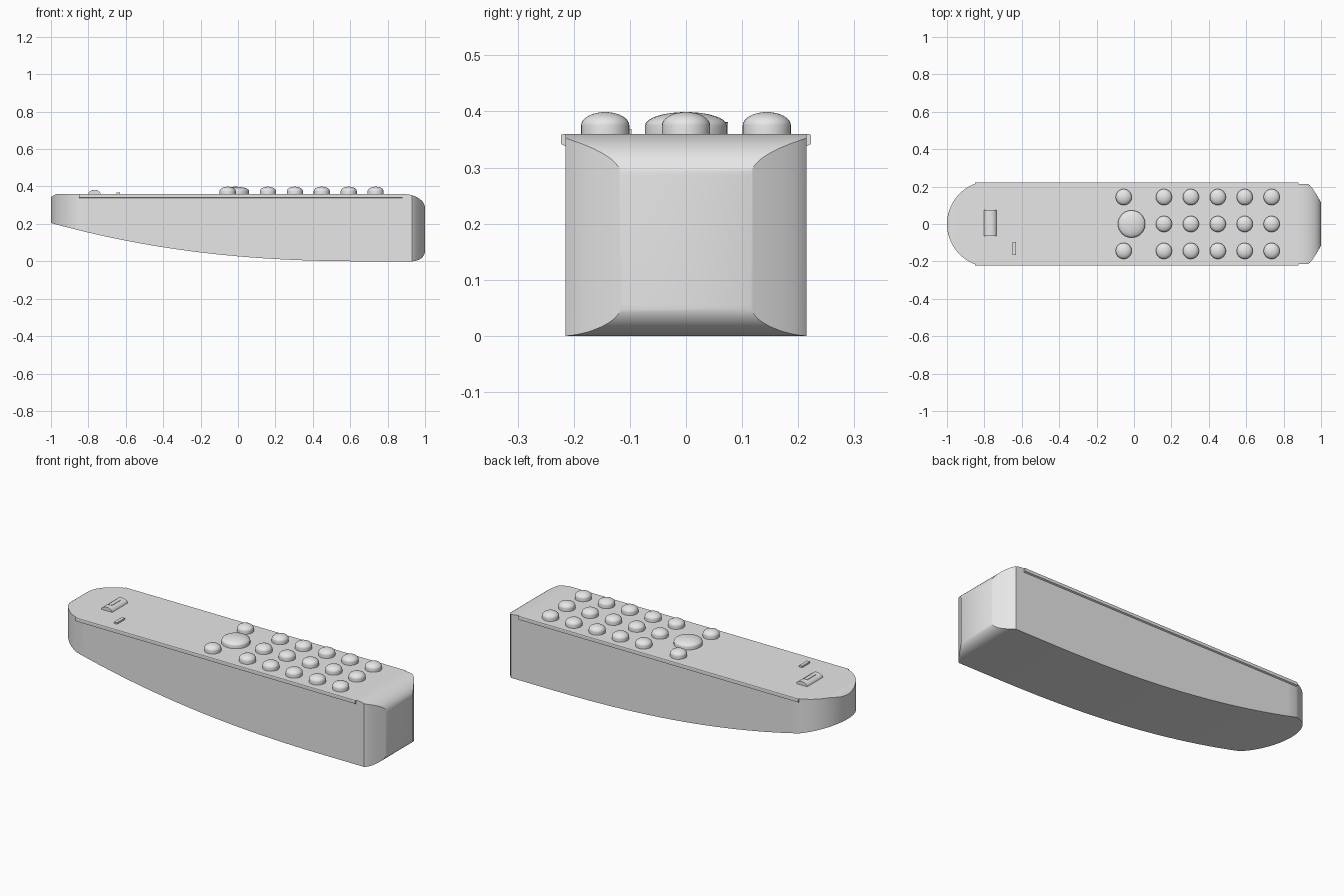
import bpy, bmesh, math

cube = bpy.data.objects.get("Cube")
if cube:
    bpy.data.objects.remove(cube, do_unlink=True)

grey = bpy.data.materials.new("light grey plastic")
grey.use_nodes = True
color = (0.8, 0.8, 0.8, 1)
grey.diffuse_color = color
grey.node_tree.nodes["Principled BSDF"].inputs["Base Color"].default_value = color

TOP = 0.36


def finish(name, bm, angle=30):
    bmesh.ops.recalc_face_normals(bm, faces=bm.faces)
    mesh = bpy.data.meshes.new(name)
    bm.to_mesh(mesh)
    bm.free()
    ob = bpy.data.objects.new(name, mesh)
    bpy.context.collection.objects.link(ob)
    mesh.materials.append(grey)
    bpy.ops.object.select_all(action='DESELECT')
    ob.select_set(True)
    bpy.context.view_layer.objects.active = ob
    bpy.ops.object.shade_smooth_by_angle(angle=math.radians(angle))
    return ob


def loft(name, rings, angle=30):
    """Skin closed rings of equal length and cap both ends."""
    bm = bmesh.new()
    loops = [[bm.verts.new(p) for p in ring] for ring in rings]
    n = len(loops[0])
    for a, b in zip(loops, loops[1:]):
        for i in range(n):
            j = (i + 1) % n
            bm.faces.new((a[i], a[j], b[j], b[i]))
    bm.faces.new(loops[0])
    bm.faces.new(loops[-1])
    return finish(name, bm, angle)


def box(name, x0, x1, y0, y1, z0, z1):
    ring = lambda x: [(x, y0, z0), (x, y1, z0), (x, y1, z1), (x, y0, z1)]
    return loft(name, [ring(x0), ring(x1)])


# Body: a rectangle swept along the length, with changing width, belly and top
def half_width(x):
    if x < -0.85:
        return max(0.002, min(0.215, math.sqrt(max(0, 0.229**2 - (x + 0.771)**2))))
    if x > 0.93:
        return 0.215 - 0.1 * ((x - 0.93) / 0.07)**1.3
    return 0.215


def belly(x):
    if x > 0.93:
        t = min(1, (x - 0.93) / 0.07)
        return 0.055 * (1 - math.sqrt(1 - t * t))
    return 0.205 * (max(0, 0.7 - x) / 1.7)**2.3


def crown(x):
    if x > 0.88:
        s = min(1, (x - 0.88) / 0.12)
        return 0.285 + 0.075 * math.sqrt(1 - s * s)
    return TOP - 0.018 * (max(0, -0.96 - x) / 0.04)**2


stations = [-1 + 0.15 * (1 - math.cos(i / 16 * math.pi / 2)) for i in range(16)]
stations += [-0.85 + 1.73 * i / 32 for i in range(32)]
stations += [0.88 + 0.05 * i / 5 for i in range(5)]
stations += [0.93 + 0.07 * math.sin(i / 12 * math.pi / 2) for i in range(13)]


def section(x):
    w, lo, hi = half_width(x), belly(x), crown(x)
    return [(x, -w, lo), (x, w, lo), (x, w, hi), (x, -w, hi)]


loft("handset_body", [section(x) for x in stations])

# Thin side rails with a sloped underside
for side, label in ((1, "left"), (-1, "right")):
    profile = [(0.21, TOP), (0.221, TOP), (0.223, 0.357), (0.223, 0.342), (0.21, 0.336)]
    loft(label + "_side_rail",
         [[(x, side * y, z) for y, z in profile] for x in (-0.85, 0.88)], 20)


# Domed round buttons: short cylinder wall and an elliptical cap
def button(name, x, y, radius):
    rim, peak, sides = 0.375, 0.399, 32
    levels = [(1, TOP - 0.005), (1, rim)]
    for i in range(1, 8):
        a = i / 8 * math.pi / 2
        levels.append((math.cos(a), rim + (peak - rim) * math.sin(a)))
    levels.append((0.03, peak))
    rings = []
    for scale, z in levels:
        r = radius * scale
        rings.append([(x + r * math.cos(k * math.tau / sides),
                       y + r * math.sin(k * math.tau / sides), z) for k in range(sides)])
    loft(name, rings, 40)


for col in range(5):
    for row in (-1, 0, 1):
        button("key_button", 0.16 + 0.144 * col, 0.144 * row, 0.043)
for row in (-1, 1):
    button("function_button", -0.055, 0.144 * row, 0.043)
button("main_button", -0.013, 0, 0.073)

# Rounded slide switch with a raised grip
arch = [(-0.768 + 0.034 * math.cos(i / 12 * math.pi),
         TOP - 0.002 + 0.023 * math.sin(i / 12 * math.pi)) for i in range(13)]
loft("slide_switch", [[(x, y, z) for x, z in arch] for y in (-0.063, 0.075)])
box("switch_grip", -0.78, -0.757, -0.032, 0.042, 0.365, 0.382)

# Small indicator bar
box("indicator_bar", -0.65, -0.632, -0.165, -0.097, 0.355, 0.369)
